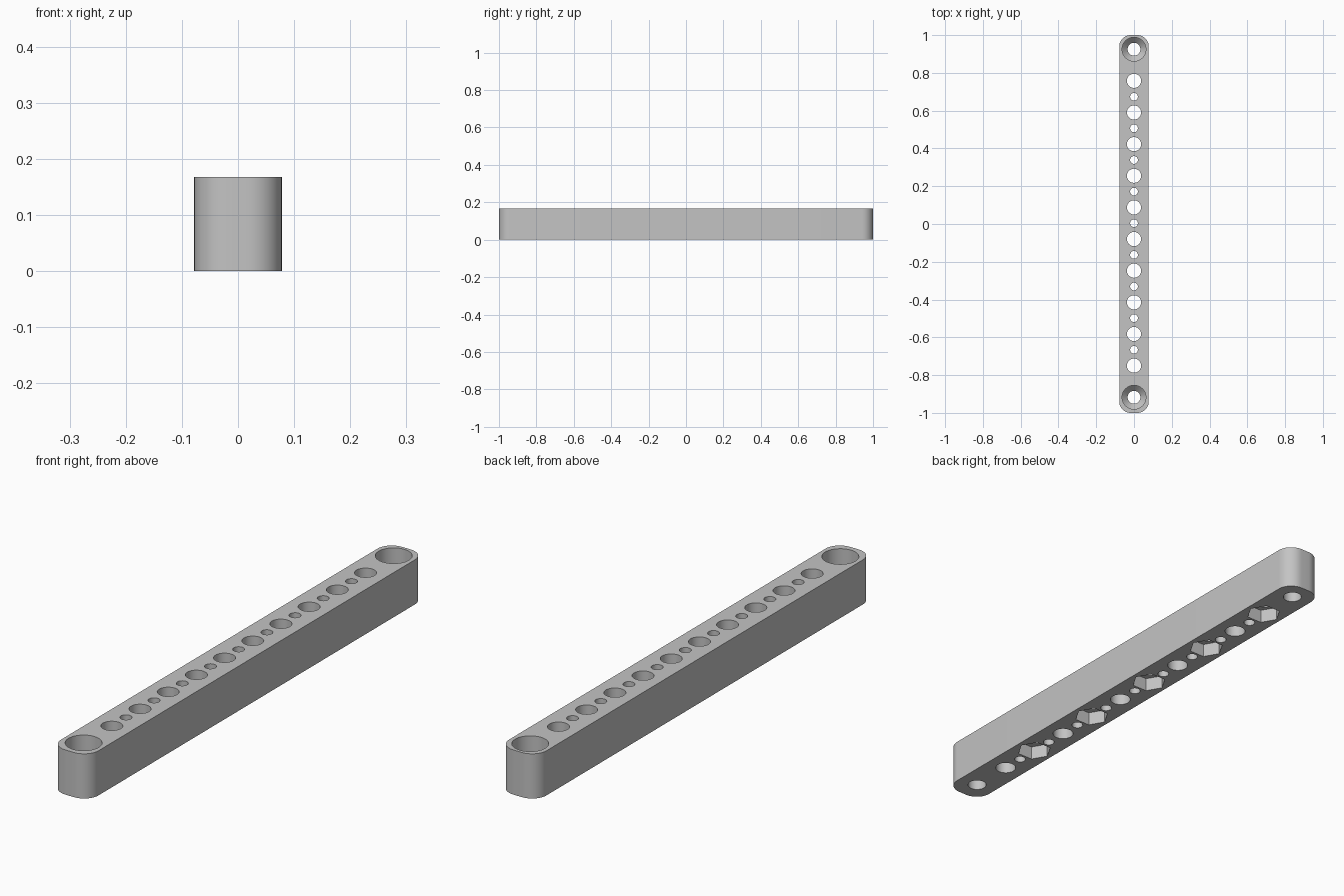
import bpy, bmesh, math

if "Cube" in bpy.data.objects:
    bpy.data.objects.remove(bpy.data.objects["Cube"], do_unlink=True)

HALF_W, HALF_L, HEIGHT, CORNER = 0.078, 1.0, 0.168, 0.06
PITCH, SHIFT = 0.1675, 0.004      # hole spacing and offset along the bar
LOW, HIGH = -0.05, HEIGHT + 0.05  # cutter overshoot

grey = bpy.data.materials.new("light grey")
grey.use_nodes = True
colour = (0.55, 0.55, 0.55, 1)
grey.diffuse_color = colour
grey.node_tree.nodes["Principled BSDF"].inputs["Base Color"].default_value = colour


def make_object(name, bm):
    bmesh.ops.recalc_face_normals(bm, faces=bm.faces)
    mesh = bpy.data.meshes.new(name)
    bm.to_mesh(mesh)
    bm.free()
    mesh.materials.append(grey)
    ob = bpy.data.objects.new(name, mesh)
    bpy.context.collection.objects.link(ob)
    return ob


def add_turned(bm, y, profile, sides):
    """Closed turned solid about a vertical axis; profile holds (radius, z)."""
    rings = []
    for r, z in profile:
        angles = [math.tau * i / sides for i in range(sides)]
        rings.append([bm.verts.new((r * math.cos(a), y + r * math.sin(a), z)) for a in angles])
    for a, b in zip(rings, rings[1:]):
        for i in range(sides):
            j = (i + 1) % sides
            bm.faces.new((a[i], a[j], b[j], b[i]))
    bm.faces.new(rings[0][::-1])
    bm.faces.new(rings[-1])


def cut(target, name, bm):
    cutter = make_object(name, bm)
    cutter.hide_render = True
    mod = target.modifiers.new(name, "BOOLEAN")
    mod.operation = "DIFFERENCE"
    mod.solver = "EXACT"
    mod.object = cutter
    bpy.context.view_layer.objects.active = target
    bpy.ops.object.modifier_apply(modifier=mod.name)
    bpy.data.objects.remove(cutter, do_unlink=True)


# Bar with rounded vertical corners
bm = bmesh.new()
outline = []
for k, (sx, sy) in enumerate([(1, 1), (-1, 1), (-1, -1), (1, -1)]):
    for i in range(13):
        a = math.pi / 2 * (k + i / 12)
        outline.append(bm.verts.new((sx * (HALF_W - CORNER) + CORNER * math.cos(a),
                                     sy * (HALF_L - CORNER) + CORNER * math.sin(a), 0)))
base = bm.faces.new(outline)
top = bmesh.ops.extrude_face_region(bm, geom=[base])
for v in top["geom"]:
    if isinstance(v, bmesh.types.BMVert):
        v.co.z = HEIGHT
bar = make_object("drilled_bar", bm)

# Round holes: large, small and sunk screw holes at both ends
holes = bmesh.new()
for i in range(10):
    add_turned(holes, SHIFT + (i - 4.5) * PITCH, [(0.0375, LOW), (0.0375, HIGH)], 40)
for i in range(9):
    add_turned(holes, SHIFT + (i - 4) * PITCH, [(0.0205, LOW), (0.0205, HIGH)], 32)
for side in (-1, 1):
    add_turned(holes, SHIFT + side * 5.5 * PITCH,
               [(0.034, LOW), (0.034, 0.055), (0.063, 0.085), (0.063, HIGH)], 48)
cut(bar, "round_hole_cutter", holes)

# Hexagonal nut pockets under every second large hole
pockets = bmesh.new()
for i in range(1, 10, 2):
    add_turned(pockets, SHIFT + (i - 4.5) * PITCH, [(0.063, LOW), (0.063, 0.052)], 6)
cut(bar, "nut_pocket_cutter", pockets)

# Smooth the curved walls, keep the edges crisp
bpy.ops.object.select_all(action="DESELECT")
bar.select_set(True)
bpy.context.view_layer.objects.active = bar
bpy.ops.object.shade_smooth_by_angle(angle=math.radians(30))
